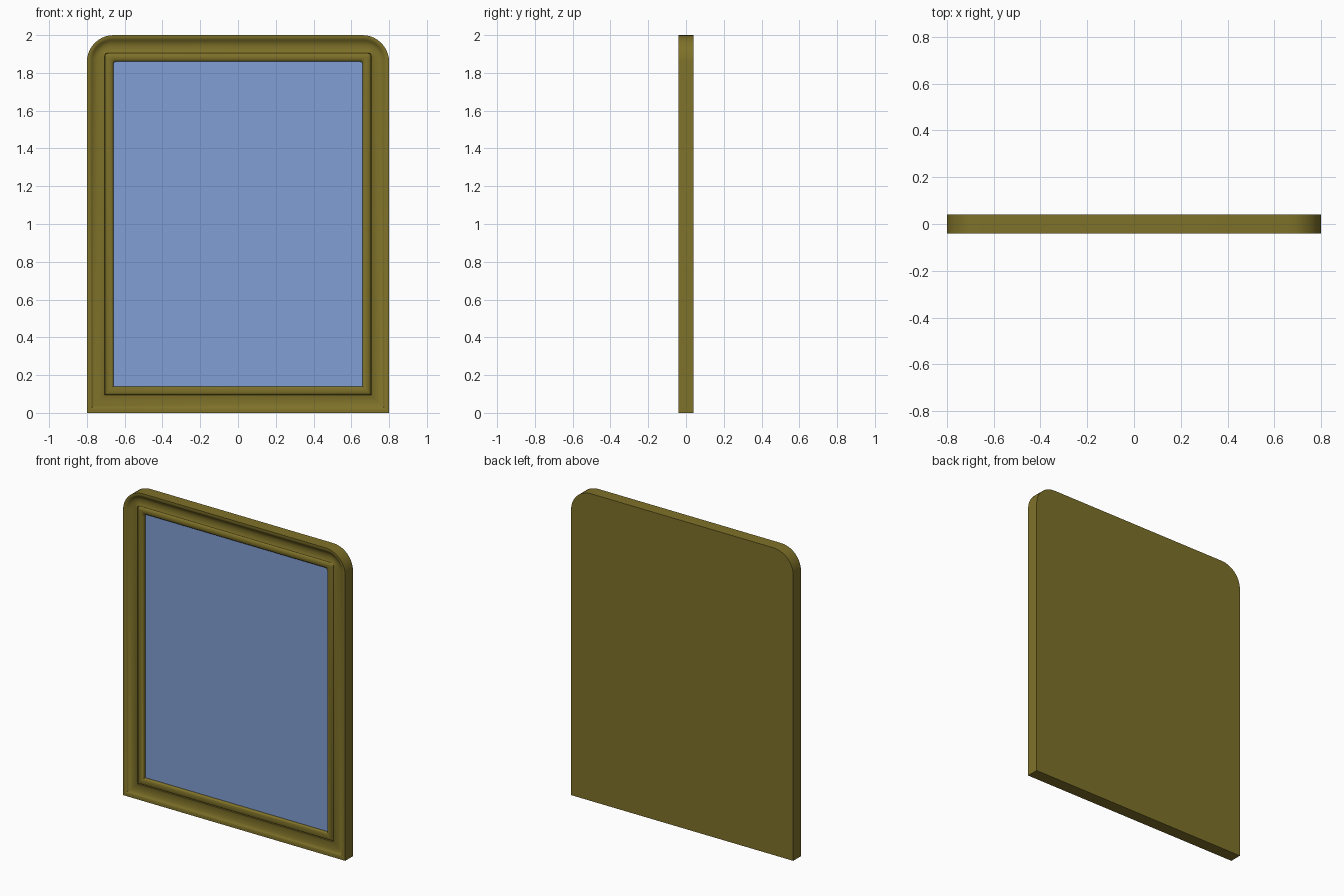
import bpy, bmesh, math

if "Cube" in bpy.data.objects:
    bpy.data.objects.remove(bpy.data.objects["Cube"])

W, H, SEG = 0.8, 2.0, 10


def material(name, rgb):
    m = bpy.data.materials.new(name)
    m.diffuse_color = (*rgb, 1)
    m.use_nodes = True
    m.node_tree.nodes["Principled BSDF"].inputs["Base Color"].default_value = m.diffuse_color
    return m


def outline(inset, y):
    """Panel outline: square bottom corners, rounded top corners."""
    r = 0.016 + 0.126 * max(0, 1 - inset / 0.095)
    x, top, bottom = W - inset, H - inset, inset
    pts = [(-x, y, bottom), (x, y, bottom)]
    for cx, start in ((x - r, 0), (-x + r, 90)):
        for i in range(SEG + 1):
            a = math.radians(start + 90 * i / SEG)
            pts.append((cx + r * math.cos(a), y, top - r + r * math.sin(a)))
    return pts


def make(name, profile, mat, cap_first):
    """Skin successive outlines given as (inset, y)."""
    bm = bmesh.new()
    rings = [[bm.verts.new(p) for p in outline(d, y)] for d, y in profile]
    for a, b in zip(rings, rings[1:]):
        n = len(a)
        for i in range(n):
            j = (i + 1) % n
            bm.faces.new((a[i], b[i], b[j], a[j]))
    if cap_first:
        bm.faces.new(rings[0][::-1] if len(rings) > 1 else rings[0])
    for f in bm.faces:
        f.normal_update()
    me = bpy.data.meshes.new(name)
    # orient so the back cap faces +y and the glass faces -y
    want = 1 if len(rings) > 1 else -1
    bm.faces.ensure_lookup_table()
    if bm.faces[-1].normal.y * want < 0:
        bmesh.ops.reverse_faces(bm, faces=bm.faces[:])
    bm.to_mesh(me)
    bm.free()
    ob = bpy.data.objects.new(name, me)
    bpy.context.collection.objects.link(ob)
    me.materials.append(mat)
    bpy.ops.object.select_all(action='DESELECT')
    ob.select_set(True)
    bpy.context.view_layer.objects.active = ob
    bpy.ops.object.shade_smooth_by_angle(angle=math.radians(35))
    return ob


# Flat back, straight sides, raised lip and hollow cove
profile = [(0, 0.04), (0, -0.04), (0.012, -0.04), (0.02, -0.038), (0.028, -0.032),
           (0.037, -0.026), (0.048, -0.022), (0.06, -0.0205), (0.073, -0.021),
           (0.085, -0.0235), (0.094, -0.027), (0.096, -0.02)]
# Rounded bead around the glass
for i in range(1, 9):
    a = math.pi * (1 - i / 8)
    profile.append((0.118 + 0.022 * math.cos(a), -0.02 - 0.013 * math.sin(a)))
profile.append((0.14, -0.01))

make("mirror_frame", profile, material("old_gold", (0.21, 0.165, 0.022)), True)

# Mirror glass
make("mirror_glass", [(0.14, -0.01)], material("blue_glass", (0.22, 0.35, 0.66)), True)
